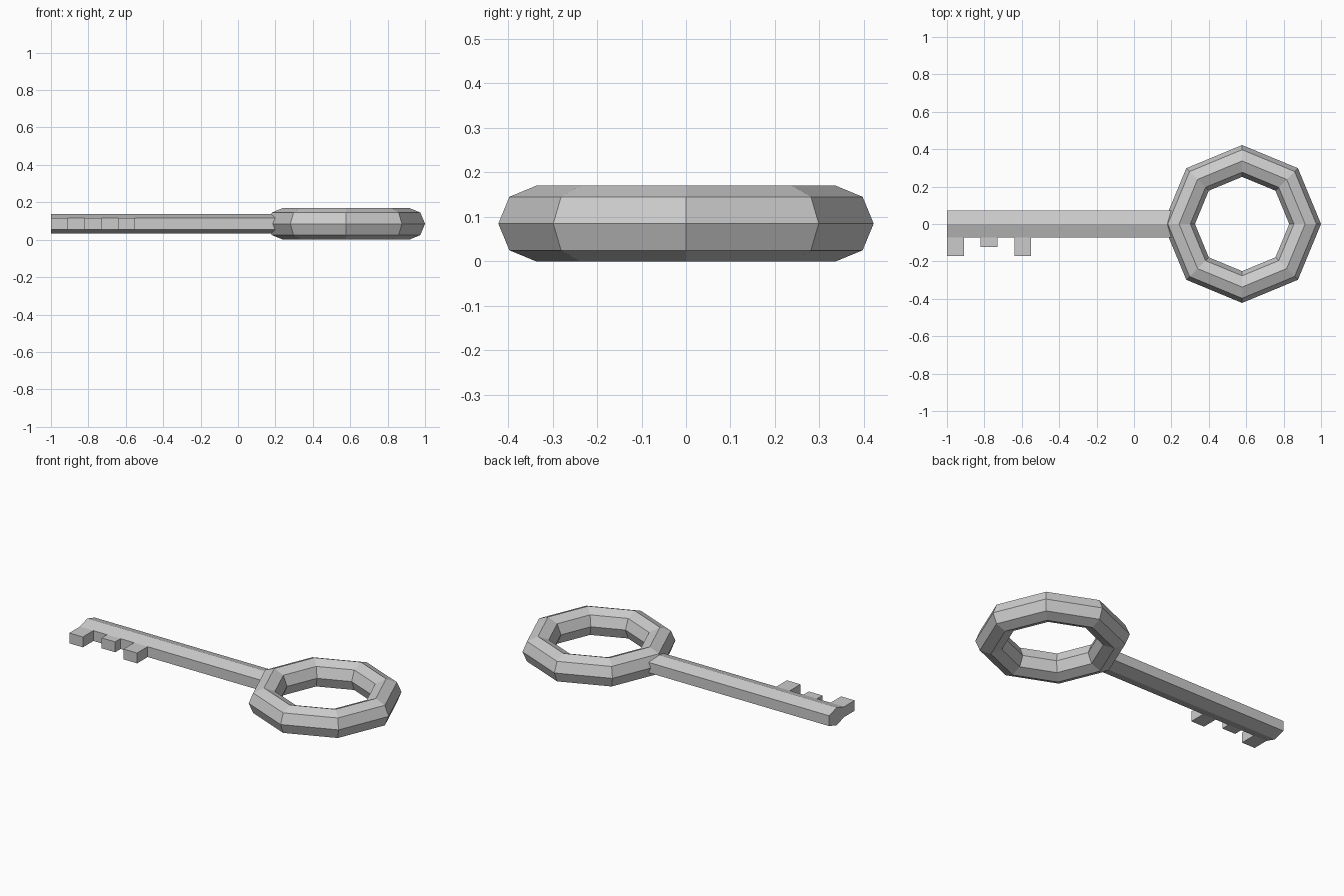
import bpy, bmesh, math
from mathutils import Matrix

if "Cube" in bpy.data.objects:
    bpy.data.objects.remove(bpy.data.objects["Cube"])

MID = 0.085           # height of the key's centre plane
BOW_X = 0.578         # centre of the ring handle


def finish(bm, name):
    bmesh.ops.recalc_face_normals(bm, faces=bm.faces)
    mesh = bpy.data.meshes.new(name)
    bm.to_mesh(mesh)
    bm.free()
    obj = bpy.data.objects.new(name, mesh)
    bpy.context.collection.objects.link(obj)
    return obj


# Ring handle: eight-sided tube spun in eight steps
bm = bmesh.new()
R, r, n = 0.337, 0.085, 8
section = [bm.verts.new((R + r * math.cos(a), 0, r * math.sin(a)))
           for a in (2 * math.pi * i / n for i in range(n))]
edges = [bm.edges.new((section[i], section[(i + 1) % n])) for i in range(n)]
bmesh.ops.spin(bm, geom=section + edges, cent=(0, 0, 0), axis=(0, 0, 1),
               angle=2 * math.pi, steps=n, use_merge=True)
bmesh.ops.remove_doubles(bm, verts=bm.verts, dist=1e-4)
bmesh.ops.transform(bm, matrix=Matrix.Translation((BOW_X, 0, MID)), verts=bm.verts)
finish(bm, "ring_handle")

# Shaft: flattened hexagonal bar, with the teeth extruded from its front side
profile = [(-0.071, -0.031), (-0.071, 0.031), (0, 0.053),
           (0.071, 0.031), (0.071, -0.031), (0, -0.053)]
stations = [-1.0, -0.91, -0.82, -0.73, -0.64, -0.55, 0.2]
teeth = {0: 0.1, 2: 0.051, 4: 0.1}    # station index: tooth length

bm = bmesh.new()
rings = [[bm.verts.new((x, y, MID + z)) for y, z in profile] for x in stations]
bm.faces.new(rings[0])
bm.faces.new(rings[-1])
tooth_faces = {}
for s in range(len(stations) - 1):
    a, b = rings[s], rings[s + 1]
    for i in range(6):
        j = (i + 1) % 6
        face = bm.faces.new((a[i], a[j], b[j], b[i]))
        if i == 0 and s in teeth:
            tooth_faces[face] = teeth[s]
bmesh.ops.recalc_face_normals(bm, faces=bm.faces)
for face, length in tooth_faces.items():
    tip = bmesh.ops.extrude_discrete_faces(bm, faces=[face])["faces"][0]
    bmesh.ops.translate(bm, vec=(0, -length, 0), verts=tip.verts)
finish(bm, "toothed_shaft")
